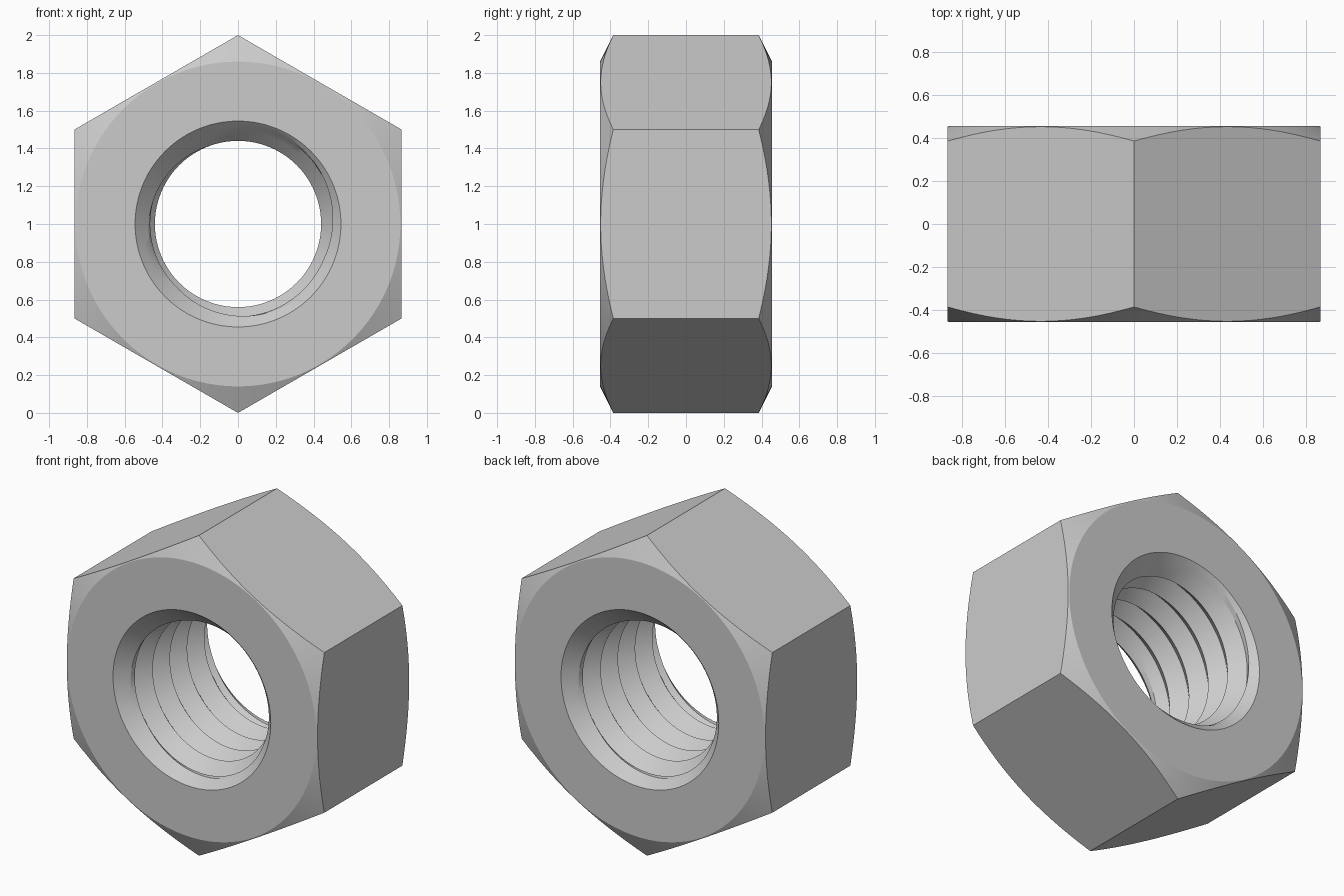
import bpy, bmesh, math
from math import sin, cos, pi

if "Cube" in bpy.data.objects:
    bpy.data.objects.remove(bpy.data.objects["Cube"])

HALF = 0.455            # half thickness
FLAT = math.sqrt(3)/2   # centre to flat
N = 96                  # columns around the axis
PITCH, SUB = 0.17, 6    # thread pitch and rows per pitch
MINOR, MAJOR, MOUTH = 0.44, 0.515, 0.545


def hex_radius(t):
    """Distance from the axis to the hexagon, with a corner at t = 0."""
    return FLAT / cos((t % (pi/3)) - pi/6)


def bore_radius(row, y):
    """Triangular thread, widened by the countersink at both mouths."""
    phase = (row % SUB) / SUB
    thread = MINOR + (MAJOR - MINOR) * (1 - abs(2*phase - 1))
    return max(thread, MOUTH - (HALF - abs(y)))


def profile(t):
    """Closed (radius, y) section of the nut at angle t."""
    edge = HALF - (hex_radius(t) - 0.86) * 0.5      # corner chamfer
    pts = [(0.86, HALF), (hex_radius(t), edge), (hex_radius(t), -edge), (0.86, -HALF)]
    turns = math.ceil(HALF / PITCH) + 1
    for row in range(-(turns + 1)*SUB, turns*SUB + 1):
        y = PITCH * (row/SUB + t/(2*pi))
        y = max(-HALF, min(HALF, y))
        pts.append((MOUTH if abs(y) == HALF else bore_radius(row, y), y))
    return pts


# Sweep the section around the axis, the seam is merged afterwards
bm = bmesh.new()
cols = []
for i in range(N + 1):
    t = 2*pi*i/N
    cols.append([bm.verts.new((r*sin(t), y, 1 + r*cos(t))) for r, y in profile(t)])
for a, b in zip(cols, cols[1:]):
    for k in range(len(a)):
        m = (k + 1) % len(a)
        bm.faces.new((a[k], a[m], b[m], b[k]))
bmesh.ops.remove_doubles(bm, verts=bm.verts, dist=1e-5)
bmesh.ops.dissolve_degenerate(bm, edges=bm.edges, dist=1e-5)
bmesh.ops.recalc_face_normals(bm, faces=bm.faces)

mesh = bpy.data.meshes.new("hex_nut")
bm.to_mesh(mesh)
bm.free()
nut = bpy.data.objects.new("hex_nut", mesh)
bpy.context.collection.objects.link(nut)

steel = bpy.data.materials.new("light grey steel")
steel.diffuse_color = (0.6, 0.6, 0.6, 1)
steel.use_nodes = True
steel.node_tree.nodes["Principled BSDF"].inputs["Base Color"].default_value = steel.diffuse_color
mesh.materials.append(steel)

bpy.context.view_layer.objects.active = nut
nut.select_set(True)
bpy.ops.object.shade_smooth_by_angle(angle=math.radians(20))
